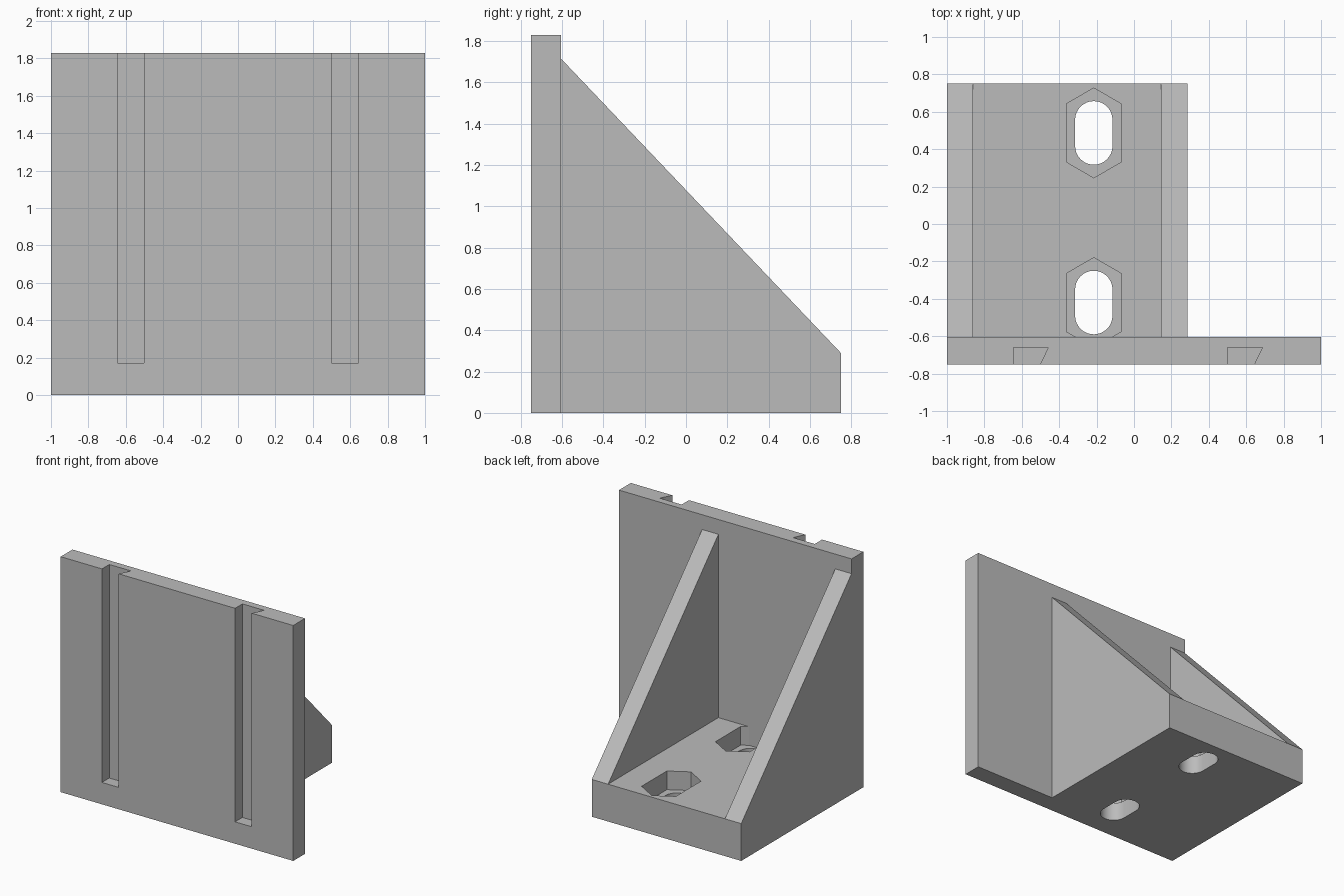
import bpy, bmesh, math
from mathutils import Vector

cube = bpy.data.objects.get("Cube")
if cube:
    bpy.data.objects.remove(cube, do_unlink=True)

grey = bpy.data.materials.new("plain_grey")
grey.use_nodes = True
colour = (0.5, 0.5, 0.5, 1)
grey.diffuse_color = colour
grey.node_tree.nodes["Principled BSDF"].inputs["Base Color"].default_value = colour

# Main dimensions
BACK, WALL, TIP = -0.75, -0.605, 0.75      # y of plate face, plate rear, base end
TOP, FLOOR, POCKET = 1.83, 0.29, 0.145     # z of plate top, base top, nut pocket floor
RIGHT, LEFT, THICK = -1.0, 0.285, 0.14     # x extent of the base, gusset thickness


def prism(name, outline, sweep):
    """Closed solid: a flat outline swept along a vector."""
    bm = bmesh.new()
    face = bm.faces.new([bm.verts.new(p) for p in outline])
    swept = bmesh.ops.extrude_face_region(bm, geom=[face], use_keep_orig=True)["geom"]
    bmesh.ops.translate(bm, vec=Vector(sweep),
                        verts=[v for v in swept if isinstance(v, bmesh.types.BMVert)])
    bmesh.ops.recalc_face_normals(bm, faces=bm.faces)
    mesh = bpy.data.meshes.new(name)
    bm.to_mesh(mesh)
    bm.free()
    mesh.materials.append(grey)
    obj = bpy.data.objects.new(name, mesh)
    bpy.context.collection.objects.link(obj)
    return obj


def block(name, x0, x1, y0, y1, z0, z1):
    return prism(name, [(x0, y0, z0), (x1, y0, z0), (x1, y1, z0), (x0, y1, z0)],
                 (0, 0, z1 - z0))


def activate(obj):
    bpy.ops.object.select_all(action='DESELECT')
    obj.select_set(True)
    bpy.context.view_layer.objects.active = obj


def cut(obj, cutter):
    mod = obj.modifiers.new("cut", 'BOOLEAN')
    mod.operation, mod.solver, mod.object = 'DIFFERENCE', 'EXACT', cutter
    activate(obj)
    bpy.ops.object.modifier_apply(modifier=mod.name)
    bpy.data.objects.remove(cutter, do_unlink=True)


def stadium(x, y, radius, half, z, steps=16):
    """Rounded slot outline, long in y."""
    pts = []
    for side in (0, 1):
        for i in range(steps + 1):
            a = math.pi * (side + i / steps)
            pts.append((x + radius * math.cos(a),
                        y + (half if side == 0 else -half) + radius * math.sin(a), z))
    return pts


def long_hexagon(x, y, width, half, reach, z):
    """Stretched hexagon outline with its points along y."""
    return [(x + width, y - half, z), (x + width, y + half, z), (x, y + reach, z),
            (x - width, y + half, z), (x - width, y - half, z), (x, y - reach, z)]


# Mounting plate with two half-dovetail grooves open at the top
plate = block("mounting_plate", -1, 1, BACK, WALL, 0, TOP)
for x in (-0.645, 0.5):
    profile = [(x, BACK - 0.05), (x + 0.12, BACK - 0.05), (x + 0.143, BACK),
               (x + 0.187, -0.66), (x, -0.66)]
    cut(plate, prism("groove_cutter", [(px, py, 0.17) for px, py in profile], (0, 0, 2)))

# Base with through slots and nut pockets
base = block("base", RIGHT, LEFT, WALL, TIP, 0, FLOOR)
for y in (0.487, -0.42):
    cut(base, prism("slot_cutter", stadium(-0.215, y, 0.1, 0.07, -0.1), (0, 0, 1)))
    cut(base, prism("pocket_cutter",
                    long_hexagon(-0.215, y, 0.147, 0.155, 0.24, POCKET), (0, 0, 1)))
activate(base)
bpy.ops.object.shade_smooth_by_angle(angle=math.radians(30))

# Triangular gussets along both edges of the base
for name, x in (("right_gusset", RIGHT), ("left_gusset", LEFT - THICK)):
    prism(name, [(x, WALL, FLOOR), (x, TIP, FLOOR), (x, WALL, 1.715)], (THICK, 0, 0))
